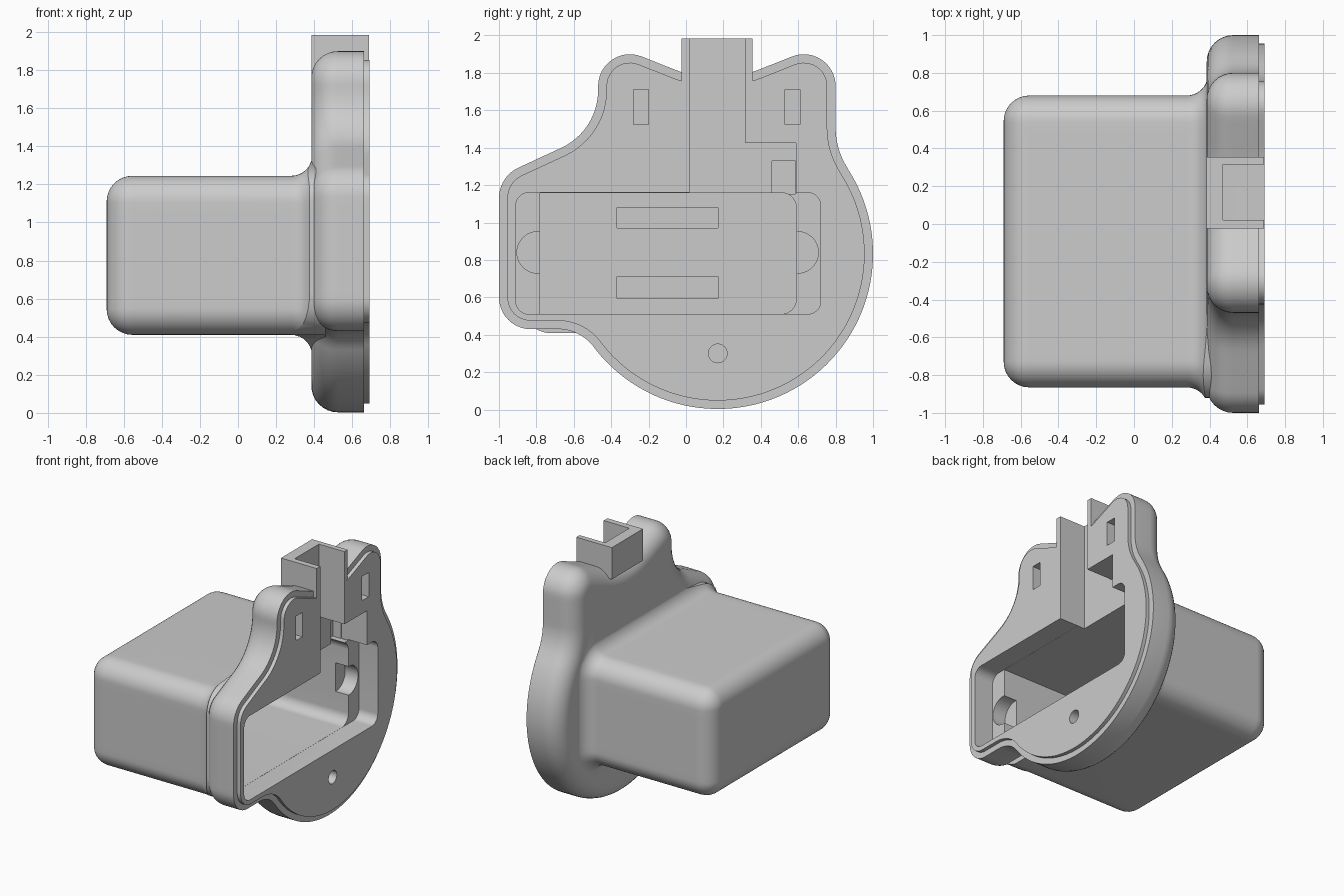
import bpy, bmesh
from math import sin, cos, tan, pi, radians, acos, ceil
from mathutils import Vector as V

if "Cube" in bpy.data.objects:
    bpy.data.objects.remove(bpy.data.objects["Cube"])


def fillet(corners, seg=12):
    """Closed (y, z, radius) polygon -> points with rounded corners."""
    out, n = [], len(corners)
    for i, (y, z, r) in enumerate(corners):
        p = V((y, z))
        if r <= 0:
            out.append(p)
            continue
        a = (V(corners[i - 1][:2]) - p).normalized()
        b = (V(corners[(i + 1) % n][:2]) - p).normalized()
        half = a.angle(b) / 2
        c = p + (a + b).normalized() * (r / sin(half))
        t = r / tan(half)
        u, w = p + a * t - c, p + b * t - c
        sweep = pi - 2 * half
        for k in range(seg + 1):
            f = k / seg
            out.append(c + (u * sin((1 - f) * sweep) + w * sin(f * sweep)) / sin(sweep))
    return out


def resample(pts, step=0.04):
    out = []
    for i, p in enumerate(pts):
        q = pts[(i + 1) % len(pts)]
        n = max(1, ceil((q - p).length / step))
        out += [p.lerp(q, k / n) for k in range(n)]
    return out


def inward(pts):
    """Mitred inward normals of a counter-clockwise outline."""
    res = []
    for i, p in enumerate(pts):
        d1 = (p - pts[i - 1]).normalized()
        d2 = (pts[(i + 1) % len(pts)] - p).normalized()
        n1, n2 = V((-d1.y, d1.x)), V((-d2.y, d2.x))
        m = (n1 + n2).normalized()
        res.append(m / max(0.5, m.dot(n1)))
    return res


def loft(name, rings):
    """Skin a stack of (points, x) rings and cap both ends."""
    bm = bmesh.new()
    rows = []
    for pts, xs in rings:
        if not isinstance(xs, list):
            xs = [xs] * len(pts)
        rows.append([bm.verts.new((x, p[0], p[1])) for p, x in zip(pts, xs)])
    n = len(rows[0])
    for a, b in zip(rows, rows[1:]):
        for i in range(n):
            j = (i + 1) % n
            bm.faces.new((a[i], a[j], b[j], b[i]))
    bm.faces.new(rows[0][::-1])
    bm.faces.new(rows[-1])
    bmesh.ops.recalc_face_normals(bm, faces=bm.faces)
    me = bpy.data.meshes.new(name)
    bm.to_mesh(me)
    bm.free()
    ob = bpy.data.objects.new(name, me)
    bpy.context.collection.objects.link(ob)
    return ob


def rect(y0, y1, z0, z1, r=(0, 0, 0, 0)):
    return fillet([(y0, z0, r[0]), (y1, z0, r[1]), (y1, z1, r[2]), (y0, z1, r[3])])


def block(name, y0, y1, z0, z1, x0, x1, r=(0, 0, 0, 0)):
    pts = rect(y0, y1, z0, z1, r)
    return loft(name, [(pts, x0), (pts, x1)])


def rod(name, y, z, r, x0, x1):
    pts = [V((y + r * cos(k * pi / 20), z + r * sin(k * pi / 20))) for k in range(40)]
    return loft(name, [(pts, x0), (pts, x1)])


def combine(target, other, op):
    other.hide_render = True
    m = target.modifiers.new(op.lower(), 'BOOLEAN')
    m.operation, m.solver, m.object = op, 'EXACT', other
    bpy.context.view_layer.objects.active = target
    bpy.ops.object.modifier_apply(modifier=m.name)
    bpy.data.objects.remove(other, do_unlink=True)


# Flange outline: two lugs, shoulder, foot and the big round side
outline = [(0.80, 1.40, 0.4), (0.80, 1.98, 0.17), (0.165, 1.728, 0.6), (-0.47, 1.98, 0.17),
           (-0.47, 1.49, 0.34), (-1.0, 1.245, 0.18), (-1.0, 0.43, 0.17), (-0.563, 0.43, 0.24)]
outline += [(0.17 + 0.83 * cos(radians(a)), 0.833 + 0.83 * sin(radians(a)), 0)
            for a in range(218, 393, 3)]
edge = resample(fillet(outline))
norm = inward(edge)


def inset(d):
    return [p + n * d for p, n in zip(edge, norm)]


# Flange with rounded back and a stepped lip at the front
R = 0.14
rings = [(inset(R * (1 - sin(t))), 0.385 + R * (1 - cos(t)))
         for t in [k * pi / 16 for k in range(9)]]
rings += [(edge, 0.662), (inset(0.045), 0.662), (inset(0.045), 0.69)]
body = loft("socket_housing", rings)

# Rear box with rounded edges and a fillet flaring into the flange
base = resample(rect(-0.865, 0.68, 0.41, 1.245, (0.14,) * 4), 0.05)
bn = inward(base)


def depth_inside(p):
    i = min(range(len(edge)), key=lambda k: (edge[k] - p).length)
    return (p - edge[i]).dot(norm[i])


rings = []
for k in range(9):
    t = k * pi / 16
    rings.append(([p + n * 0.135 * (1 - sin(t)) for p, n in zip(base, bn)],
                  -0.69 + 0.135 * (1 - cos(t))))
F = 0.11
phi = [acos(1 - min(F, max(0.001, 0.41 * depth_inside(p))) / F) for p in base]
for k in range(9):
    f = k / 8
    rings.append(([p - n * F * (1 - cos(a * f)) for p, n, a in zip(base, bn, phi)],
                  [0.28 + F * sin(a * f) for a in phi]))
rings.append((rings[-1][0], 0.46))
combine(body, loft("rear_box", rings), 'UNION')

# Cable guide standing on top
combine(body, block("cable_guide", -0.025, 0.355, 1.74, 1.985, 0.385, 0.689), 'UNION')

# Recesses: shelf, main pocket, floor slots, cable channel, side pocket, lug slots
cuts = [
    block("shelf_cut", -0.91, 0.72, 0.51, 1.16, 0.53, 0.8, (0.07,) * 4),
    block("pocket_cut", -0.78, 0.59, 0.511, 1.159, -0.6, 0.75, (0, 0.08, 0.08, 0)),
    block("channel_cut", 0.02, 0.315, 1.12, 2.1, 0.47, 0.8),
    block("channel_side_cut", 0.2, 0.588, 1.155, 1.425, 0.471, 0.81),
    block("side_pocket_cut", 0.46, 0.585, 1.153, 1.33, 0.40, 0.6),
    rod("screw_hole_cut", 0.17, 0.30, 0.05, 0.48, 0.8),
]
for z0, z1 in ((0.595, 0.71), (0.97, 1.08)):
    cuts.append(block("floor_slot_cut", -0.37, 0.17, z0, z1, -0.63, -0.5))
for y in (-0.28, 0.53):
    cuts.append(block("lug_slot_cut", y, y + 0.08, 1.525, 1.712, 0.55, 0.8))
for y in (-0.793, 0.597):
    cuts.append(rod("finger_notch_cut", y, 0.84, 0.111, 0.42, 0.6))
for c in cuts:
    combine(body, c, 'DIFFERENCE')

# Smooth shading with crisp edges
bpy.ops.object.select_all(action='DESELECT')
body.select_set(True)
bpy.context.view_layer.objects.active = body
bpy.ops.object.shade_smooth_by_angle(angle=radians(30))
